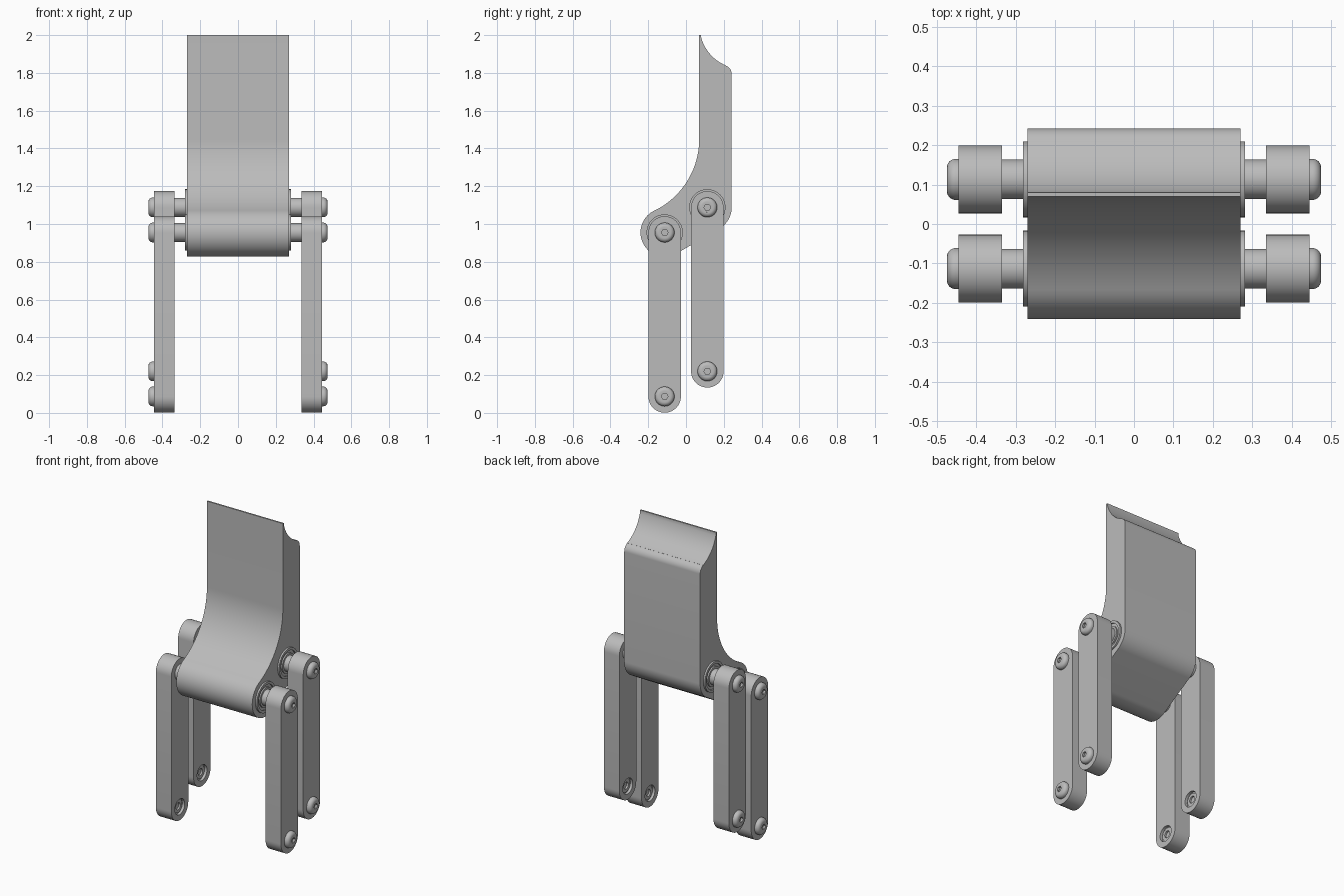
import bpy
import bmesh
from math import sin, cos, pi, radians

if "Cube" in bpy.data.objects:
    bpy.data.objects.remove(bpy.data.objects["Cube"])

steel = bpy.data.materials.new("satin_grey")
steel.use_nodes = True
GREY = (0.5, 0.5, 0.5, 1)
steel.diffuse_color = GREY
steel.node_tree.nodes["Principled BSDF"].inputs["Base Color"].default_value = GREY
parts = []


def finish(name, bm):
    bmesh.ops.recalc_face_normals(bm, faces=bm.faces)
    mesh = bpy.data.meshes.new(name)
    bm.to_mesh(mesh)
    bm.free()
    mesh.materials.append(steel)
    obj = bpy.data.objects.new(name, mesh)
    bpy.context.collection.objects.link(obj)
    parts.append(obj)


def arc(cy, cz, r, start, end, n=24):
    """Arc points in the y-z plane, angles in degrees."""
    angles = [radians(start + (end - start) * i / n) for i in range(n + 1)]
    return [(cy + r * cos(a), cz + r * sin(a)) for a in angles]


def circle(cy, cz, r, n=48):
    return arc(cy, cz, r, 0, 360, n)[:-1]


def plate(name, loops, x0, x1):
    """Extrude an outline with holes along x."""
    bm = bmesh.new()
    edges = []
    for loop in loops:
        vs = [bm.verts.new((x0, y, z)) for y, z in loop]
        edges += [bm.edges.new((v, vs[i - 1])) for i, v in enumerate(vs)]
    bmesh.ops.triangle_fill(bm, edges=edges, use_beauty=True, normal=(1, 0, 0))
    ext = bmesh.ops.extrude_face_region(bm, geom=bm.faces[:], use_keep_orig=True)
    moved = [g for g in ext["geom"] if isinstance(g, bmesh.types.BMVert)]
    bmesh.ops.translate(bm, verts=moved, vec=(x1 - x0, 0, 0))
    finish(name, bm)


def lathe(name, profile, y, z, side=1, n=48):
    """Spin (radius, x) points around an axis parallel to x."""
    bm = bmesh.new()
    vs = [bm.verts.new((side * x, y + r, z)) for r, x in profile]
    edges = [bm.edges.new(pair) for pair in zip(vs, vs[1:])]
    bmesh.ops.spin(bm, geom=vs + edges, cent=(0, y, z), axis=(1, 0, 0),
                   angle=2 * pi, steps=n, use_duplicate=False)
    bmesh.ops.remove_doubles(bm, verts=bm.verts, dist=0.0002)
    finish(name, bm)


HALF = 0.27                      # half width of the body
LEG_IN, LEG_OUT = 0.335, 0.445   # leg thickness along x
LEG_R, PIN_R = 0.086, 0.05
# y, upper pivot z, lower pivot z
PIVOTS = {"front": (-0.113, 0.955, 0.087), "rear": (0.113, 1.088, 0.22)}
fy, fz, _ = PIVOTS["front"]
ry, rz, _ = PIVOTS["rear"]

# Body: two round hubs, curved front, scooped tip
outline = [(0.07, 2.0), (0.08, 2.0)]
outline += arc(0.295, 2.045, 0.222, 195, 248)
outline += arc(0.193, 1.793, 0.049, 68, 0, 10)
outline += arc(ry, rz, 0.129, 0, -59)
outline += arc(fy, fz, 0.128, -59, -244.4, 40)
outline += arc(-0.352, 1.45, 0.422, -64.4, 0, 32)
plate("body", [outline, circle(fy, fz, 0.085), circle(ry, rz, 0.085)], -HALF, HALF)

# Bearing section, a flanged outer race, groove and inner race
BEARING = [(0.05, 0.23), (0.085, 0.23), (0.085, HALF), (0.096, HALF),
           (0.096, 0.281), (0.08, 0.281), (0.08, 0.272), (0.063, 0.272),
           (0.063, 0.281), (0.05, 0.281), (0.05, 0.23)]

# Button head, rounded at the rim with a round well for the socket
HEAD = [(0, LEG_OUT - 0.005), (0.052, LEG_OUT - 0.005), (0.052, 0.452)]
HEAD += arc(0.03, 0.452, 0.022, 0, 90, 8)
HEAD += [(0.026, 0.474), (0.026, 0.46), (0, 0.46)]

# Lower pin with a recessed inner end
PIN = [(0, 0.358), (0.022, 0.358), (0.022, 0.347), (0.042, 0.347),
       (0.042, 0.352), (PIN_R, 0.352), (PIN_R, LEG_OUT), (0, LEG_OUT)]

for end, (y, top, low) in PIVOTS.items():
    lathe(end + "_axle", [(0, -0.44), (PIN_R, -0.44), (PIN_R, 0.44), (0, 0.44)], y, top)
    for label, side in (("left", 1), ("right", -1)):
        tag = end + "_" + label
        lathe(tag + "_bearing", BEARING, y, top, side)
        stadium = arc(y, top, LEG_R, 0, 180) + arc(y, low, LEG_R, 180, 360)
        plate(tag + "_leg", [stadium, circle(y, top, PIN_R), circle(y, low, PIN_R)],
              side * LEG_IN, side * LEG_OUT)
        lathe(tag + "_lower_pin", PIN, y, low, side)
        for level, z in (("upper", top), ("lower", low)):
            lathe(tag + "_" + level + "_bolt_head", HEAD, y, z, side)
            plate(tag + "_" + level + "_hex_socket",
                  [circle(y, z, 0.026), circle(y, z, 0.018, 6)],
                  side * 0.459, side * 0.474)

# Smooth the round surfaces, keep the edges sharp
bpy.ops.object.select_all(action='DESELECT')
for obj in parts:
    obj.select_set(True)
bpy.context.view_layer.objects.active = parts[0]
bpy.ops.object.shade_smooth_by_angle(angle=radians(30))
